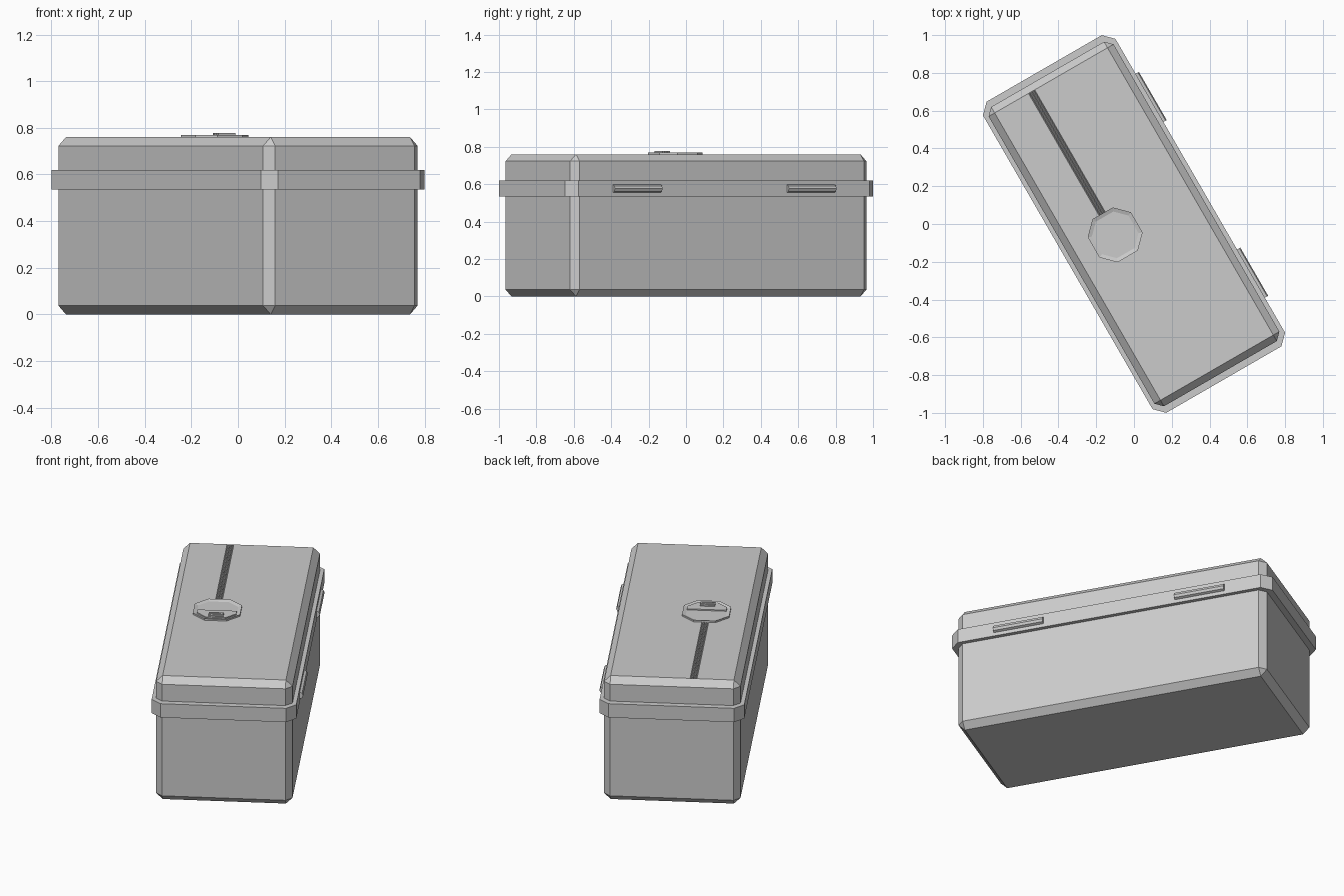
import bpy, bmesh, math

cube = bpy.data.objects.get("Cube")
if cube:
    bpy.data.objects.remove(cube, do_unlink=True)

TURN = math.radians(30)          # the case stands turned about z
HALF_W, HALF_L = 0.382, 0.915    # body half width and length
SEAM, TOP, BEVEL = 0.577, 0.76, 0.037
DIAL_X = -0.115                  # line of the dial and its groove

grey = bpy.data.materials.new("plain grey")
grey.use_nodes = True
grey.diffuse_color = (0.6, 0.6, 0.6, 1)
grey.node_tree.nodes["Principled BSDF"].inputs["Base Color"].default_value = (0.6, 0.6, 0.6, 1)


def finish(name, bm):
    """Turn a bmesh into a flat shaded object in the turned frame."""
    bmesh.ops.recalc_face_normals(bm, faces=bm.faces)
    mesh = bpy.data.meshes.new(name)
    bm.to_mesh(mesh)
    bm.free()
    mesh.materials.append(grey)
    obj = bpy.data.objects.new(name, mesh)
    obj.rotation_euler.z = TURN
    bpy.context.collection.objects.link(obj)
    return obj


def box(name, x, y, z, bevel=0, pick=None):
    """Box between ranges; edges chosen by pick are chamfered."""
    bm = bmesh.new()
    bmesh.ops.create_cube(bm, size=1)
    for v in bm.verts:
        for i, (lo, hi) in enumerate((x, y, z)):
            v.co[i] = lo if v.co[i] < 0 else hi
    if bevel:
        edges = [e for e in bm.edges if pick(e)]
        bmesh.ops.bevel(bm, geom=edges, offset=bevel, offset_type='OFFSET',
                        segments=1, affect='EDGES')
    return finish(name, bm)


def upright(e):
    return abs(e.verts[0].co.z - e.verts[1].co.z) > 1e-4


def off_seam(e):
    return any(abs(v.co.z - SEAM) > 1e-4 for v in e.verts)


def prism(name, points, z0, z1):
    bm = bmesh.new()
    base = bm.faces.new([bm.verts.new((px, py, z0)) for px, py in points])
    new = bmesh.ops.extrude_face_region(bm, geom=[base], use_keep_orig=True)["geom"]
    for v in new:
        if isinstance(v, bmesh.types.BMVert):
            v.co.z = z1
    return finish(name, bm)


# Tub and lid
wide, long = (-HALF_W, HALF_W), (-HALF_L, HALF_L)
box("tub", wide, long, (0, SEAM), BEVEL, off_seam)
lid = box("lid", wide, long, (SEAM, TOP), BEVEL, off_seam)

# Rims meeting at the seam
rim_x, rim_y = (-0.405, 0.405), (-0.951, 0.951)
box("tub_rim", rim_x, rim_y, (0.535, SEAM), 0.053, upright)
box("lid_rim", rim_x, rim_y, (SEAM, 0.62), 0.053, upright)

# Hinge barrels along one long side
for side, label in ((-1, "front"), (1, "back")):
    bm = bmesh.new()
    bmesh.ops.create_cone(bm, cap_ends=True, segments=8, radius1=0.021,
                          radius2=0.021, depth=0.294)
    for v in bm.verts:
        a, b, c = v.co
        v.co = (a + 0.404, c + side * 0.537, b + SEAM)
    finish(label + "_hinge", bm)

# Three V grooves cut along the lid from the dial to the back
bm = bmesh.new()
for k in (-1, 0, 1):
    cx = DIAL_X - 0.004 + k * 0.014
    ring = [(-0.008, 0.002), (0.008, 0.002), (0, -0.009)]
    tri = [bm.verts.new((cx + dx * 0.8, 0.05, TOP + dz)) for dx, dz in ring]
    face = bm.faces.new(tri)
    new = bmesh.ops.extrude_face_region(bm, geom=[face], use_keep_orig=True)["geom"]
    for v in new:
        if isinstance(v, bmesh.types.BMVert):
            v.co.y = HALF_L - BEVEL
cutter = finish("groove_cutter", bm)
cutter.hide_render = True
mod = lid.modifiers.new("grooves", 'BOOLEAN')
mod.operation, mod.object, mod.solver = 'DIFFERENCE', cutter, 'EXACT'
bpy.context.view_layer.update()
cut = bpy.data.meshes.new_from_object(lid.evaluated_get(bpy.context.evaluated_depsgraph_get()))
lid.modifiers.clear()
lid.data = cut
bpy.data.objects.remove(cutter, do_unlink=True)


def octagon(r, s):
    """Square of half size r with corners cut back to half side s."""
    pts = [(s, r), (r, s), (r, -s), (s, -r), (-s, -r), (-r, -s), (-r, s), (-s, r)]
    return [(DIAL_X + px, py) for px, py in pts]


# Dial plate with a shallow pocket, half of it filled, and a ribbed grip
dial = prism("dial_plate", octagon(0.132, 0.062), TOP - 0.005, TOP + 0.01)
bm = bmesh.new()
bm.from_mesh(dial.data)
top = max(bm.faces, key=lambda f: f.calc_center_median().z)
bmesh.ops.inset_region(bm, faces=[top], thickness=0.022)
for v in top.verts:
    v.co.z -= 0.007
bm.to_mesh(dial.data)
bm.free()

half = [(px, min(py, -0.015)) for px, py in octagon(0.11, 0.053) if py < 0 or abs(px - DIAL_X) > 0.1]
prism("dial_half", half, TOP, TOP + 0.01)
for k in range(3):
    y = -0.08 + (k - 1) * 0.018
    box("grip_rib", (DIAL_X - 0.042, DIAL_X + 0.042), (y - 0.006, y + 0.006), (TOP, TOP + 0.017))
